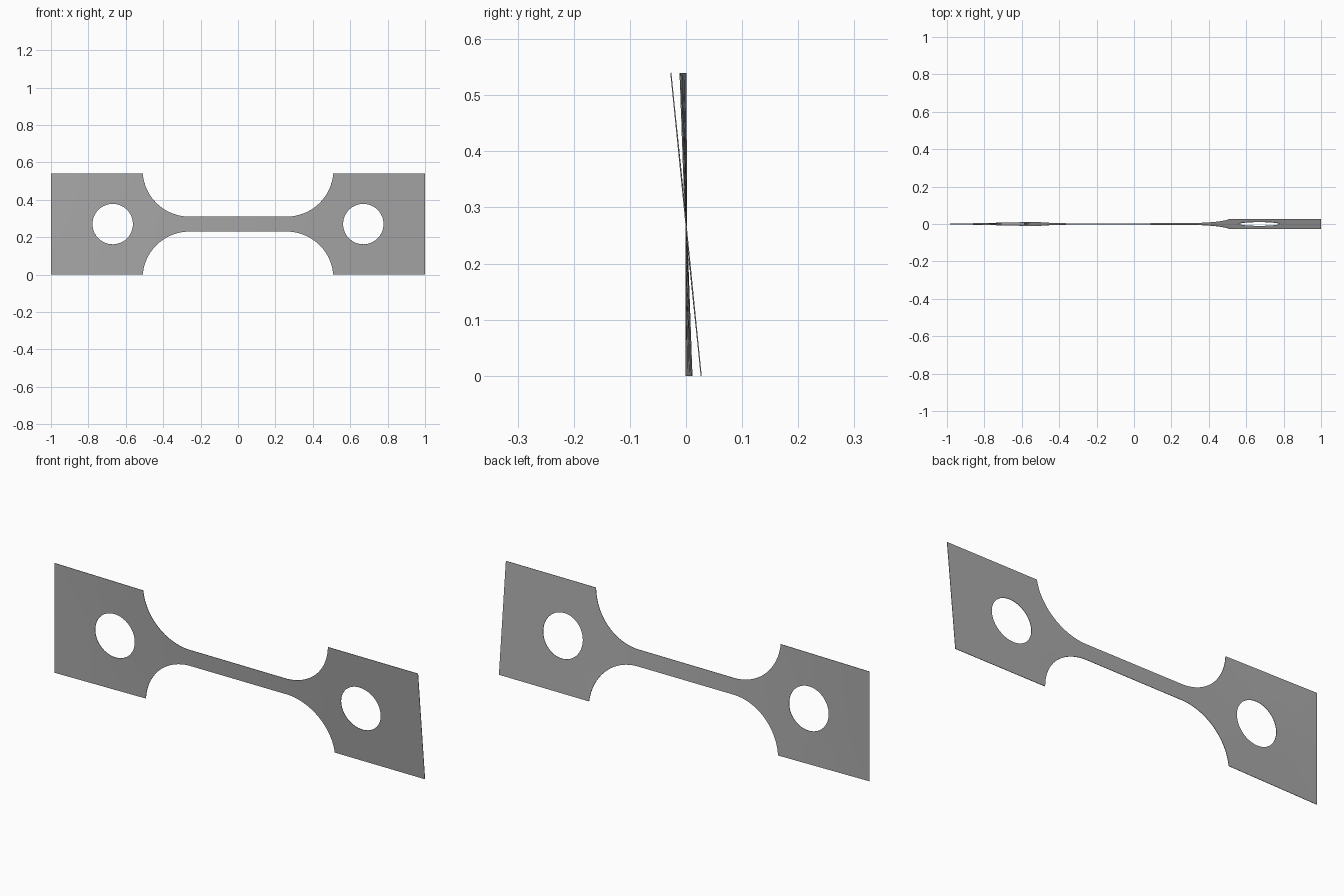
import bpy, bmesh
from math import sin, cos, pi, acos

cube = bpy.data.objects.get("Cube")
if cube:
    bpy.data.objects.remove(cube)

HALF_Z = 0.27      # half height of the grip tabs
NECK_Z = 0.04      # half height of the gauge strip
FILLET_R = 0.25
FILLET_X = 0.26
HOLE_X, HOLE_R = 0.67, 0.108
THICK = 0.002


def steel():
    mat = bpy.data.materials.new("steel grey")
    colour = (0.4, 0.4, 0.4, 1)
    mat.diffuse_color = colour
    mat.use_nodes = True
    mat.node_tree.nodes["Principled BSDF"].inputs["Base Color"].default_value = colour
    return mat


def twist(x):
    """Lean of the sheet along its length, rising from the flat left end."""
    if x < -0.5:
        return 0.04 * (x + 1) / 0.5
    return min(0.1, 0.04 + 0.06 * (x + 0.5))


def add_loop(bm, points):
    verts = [bm.verts.new((x, 0, z)) for x, z in points]
    return [bm.edges.new((a, b)) for a, b in zip(verts, verts[1:] + verts[:1])]


# Outline: one quarter of the profile, mirrored around
sweep = acos((NECK_Z + FILLET_R - HALF_Z) / FILLET_R)
arc = [(FILLET_X + FILLET_R * sin(sweep * i / 24),
        NECK_Z + FILLET_R * (1 - cos(sweep * i / 24))) for i in range(25)]
quarter = arc + [(1, HALF_Z)]
upper = [(-x, z) for x, z in reversed(quarter)] + quarter
outline = upper + [(x, -z) for x, z in reversed(upper)]

bm = bmesh.new()
edges = add_loop(bm, outline)
for side in (-1, 1):
    edges += add_loop(bm, [(side * HOLE_X + HOLE_R * cos(2 * pi * i / 64),
                            HOLE_R * sin(2 * pi * i / 64)) for i in range(64)])
bmesh.ops.triangle_fill(bm, edges=edges, use_beauty=True, normal=(0, -1, 0))

# Slice along the length so that the sheet can twist smoothly
for i in range(-9, 10):
    bmesh.ops.bisect_plane(bm, geom=bm.verts[:] + bm.edges[:] + bm.faces[:],
                           plane_co=(i / 10, 0, 0), plane_no=(1, 0, 0), dist=1e-5)
for v in bm.verts:
    v.co.y = -twist(v.co.x) * v.co.z
    v.co.z += HALF_Z
bmesh.ops.recalc_face_normals(bm, faces=bm.faces)

mesh = bpy.data.meshes.new("test_strip")
bm.to_mesh(mesh)
bm.free()
mesh.materials.append(steel())
strip = bpy.data.objects.new("test_strip", mesh)
bpy.context.collection.objects.link(strip)

# Sheet thickness
solid = strip.modifiers.new("thickness", "SOLIDIFY")
solid.thickness = THICK
solid.offset = 0

bpy.context.view_layer.objects.active = strip
strip.select_set(True)
bpy.ops.object.modifier_apply(modifier="thickness")
bpy.ops.object.shade_smooth_by_angle()
